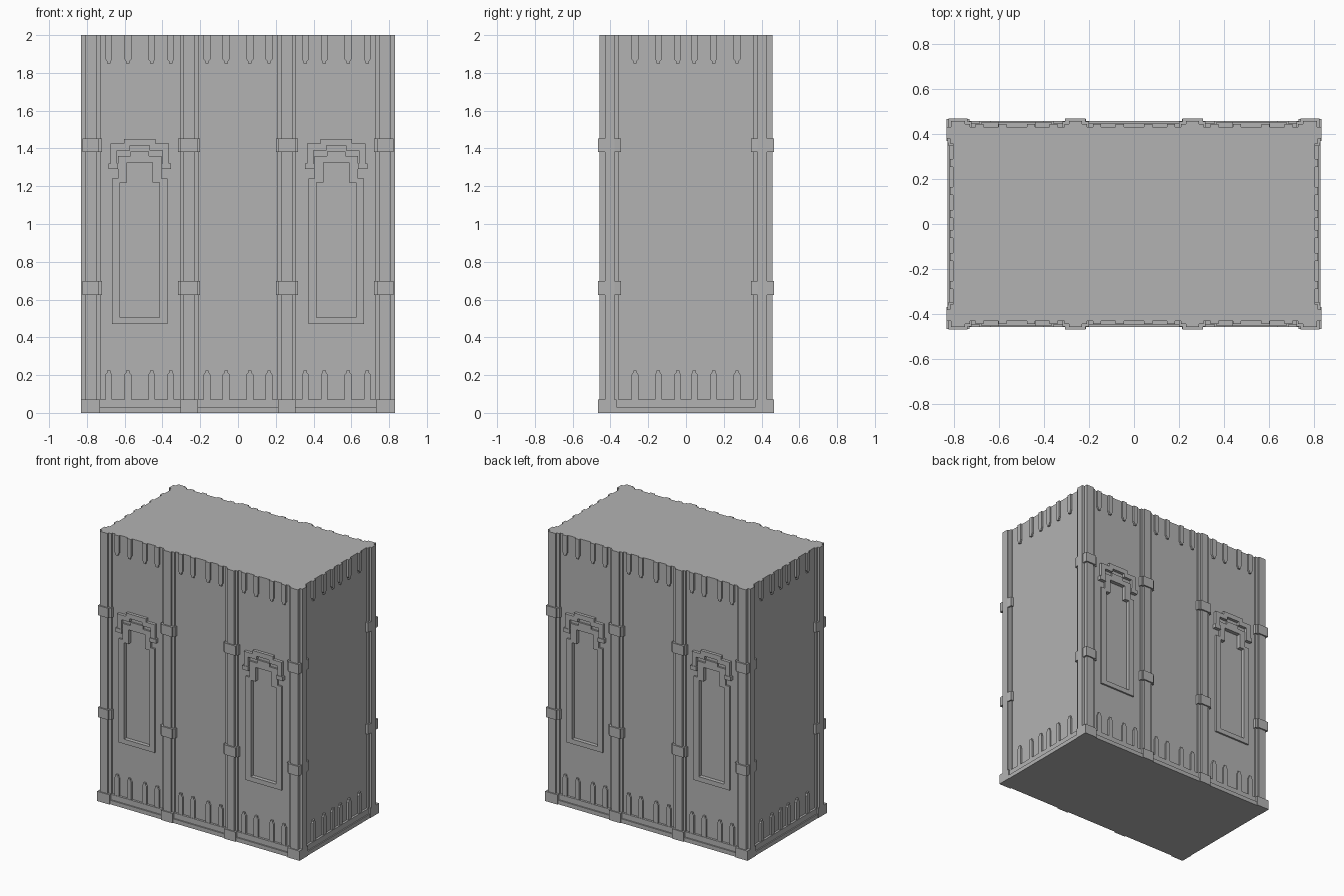
import bpy, bmesh

if "Cube" in bpy.data.objects:
    bpy.data.objects.remove(bpy.data.objects["Cube"], do_unlink=True)

GREY = (0.45, 0.45, 0.45, 1)
mat = bpy.data.materials.new("stone grey")
mat.use_nodes = True
mat.diffuse_color = GREY
mat.node_tree.nodes["Principled BSDF"].inputs["Base Color"].default_value = GREY

PLACE = {
    "front": lambda a, b, d: (a, -d, b),   # outline in x, z; depth towards the front
    "side": lambda a, b, d: (d, a, b),     # outline in y, z; depth towards the left
    "plan": lambda a, b, d: (a, b, d),     # outline in x, y; depth upwards
}


def extrude(bm, plane, pts, lo, hi):
    """Solid prism from an outline."""
    rings = [[bm.verts.new(PLACE[plane](a, b, d)) for a, b in pts] for d in (lo, hi)]
    for ring in rings:
        bm.faces.new(ring)
    bridge(bm, *rings)


def bridge(bm, r, s):
    for i in range(len(r)):
        j = (i + 1) % len(r)
        bm.faces.new((r[i], r[j], s[j], s[i]))


def rect(a0, a1, b0, b1):
    return [(a0, b0), (a1, b0), (a1, b1), (a0, b1)]


def finish(name, bm, mirror=True):
    bmesh.ops.recalc_face_normals(bm, faces=bm.faces)
    me = bpy.data.meshes.new(name)
    bm.to_mesh(me)
    bm.free()
    me.materials.append(mat)
    ob = bpy.data.objects.new(name, me)
    bpy.context.collection.objects.link(ob)
    if mirror:
        mod = ob.modifiers.new("mirror", "MIRROR")
        mod.use_axis = (True, True, False)
        mod.use_mirror_merge = False
    return ob


def outline(half, cx):
    """Closed symmetric outline about x = cx from its right half."""
    return [(cx + a, b) for a, b in half] + [(cx - a, b) for a, b in reversed(half)]


WALL_X, WALL_Y = 0.802, 0.431
BAY = 0.52
opening = [(.104, .505), (.104, 1.22), (.067, 1.22), (.067, 1.325), (.04, 1.325), (.02, 1.325)]
surround = [(.147, .47), (.147, 1.24), (.115, 1.24), (.115, 1.36), (.05, 1.36), (.05, 1.385)]

# Main block with four sunken window niches
bm = bmesh.new()
extrude(bm, "plan", rect(-WALL_X, WALL_X, -WALL_Y, WALL_Y), 0, 2)
body = finish("main_block", bm, mirror=False)
bm = bmesh.new()
for cx in (-BAY, BAY):
    for side in (-1, 1):
        niche = outline([opening[i] for i in range(4)], cx)
        extrude(bm, "front", niche, side * 0.415, side * 0.5)
cutter = finish("niche_cutter", bm, mirror=False)
cutter.hide_render = True
cut = body.modifiers.new("niches", "BOOLEAN")
cut.object = cutter
cut.operation = "DIFFERENCE"
cut.solver = "EXACT"
bpy.context.view_layer.objects.active = body
bpy.ops.object.modifier_apply(modifier=cut.name)
bpy.data.objects.remove(cutter, do_unlink=True)

# Stepped window surround
bm = bmesh.new()
loops = [[bm.verts.new((x, -d, z)) for x, z in outline(half, BAY)]
         for half, d in ((surround, .425), (surround, .444), (opening, .444), (opening, .425))]
for k in range(4):
    bridge(bm, loops[k], loops[(k + 1) % 4])
finish("window_surround", bm)

# Stepped hood over the window with its two feet
bm = bmesh.new()
hood_out = [(.155, 1.3), (.155, 1.425), (.083, 1.425), (.083, 1.45)]
hood_in = [(.12, 1.3), (.12, 1.39), (.052, 1.39), (.052, 1.415)]
extrude(bm, "front", outline(hood_out, BAY) + outline(hood_in, BAY)[::-1], .425, .453)
for s in (-1, 1):
    c = BAY + s * .141
    extrude(bm, "front", rect(c - .025, c + .025, 1.29, 1.32), .425, .457)
finish("window_hood", bm)


# Ribs along the top and bottom of every bay
def rib(bm, plane, c, wall):
    for base, tip, shoulder in ((2, 1.85, 1.872), (.06, .225, .203)):
        half = [(.018, base), (.018, shoulder), (.009, (shoulder + tip) / 2), (.009, tip)]
        extrude(bm, plane, outline(half, c), wall - .01, wall + .013)


bm = bmesh.new()
for c in (.063, .164):
    rib(bm, "front", c, WALL_Y)
    for s in (-1, 1):
        rib(bm, "front", BAY + s * c, WALL_Y)
for c in (-.27, -.146, -.044):
    rib(bm, "side", c, WALL_X)
finish("ribs", bm)

# Base rails in two tiers
bm = bmesh.new()
for a0, a1 in ((0, .215), (.3, .74)):
    extrude(bm, "front", rect(a0, a1, 0, .07), .42, .447)
    extrude(bm, "front", rect(a0, a1, 0, .03), .42, .457)
extrude(bm, "side", rect(-.38, 0, 0, .07), .79, .818)
extrude(bm, "side", rect(-.37, 0, 0, .03), .79, .827)
finish("base_rails", bm)

# Corner pillars: shaft, two bands and a plinth
corner_shaft = [(.728, -.42), (.728, -.444), (.75, -.444), (.75, -.457), (.81, -.457), (.81, -.43),
                (.83, -.43), (.83, -.378), (.815, -.378), (.815, -.357), (.79, -.357), (.79, -.42)]
corner_band = [(.72, -.42), (.72, -.455), (.738, -.455), (.738, -.467), (.823, -.467), (.823, -.43),
               (.828, -.43), (.828, -.378), (.823, -.345), (.79, -.345), (.79, -.42)]
corner_plinth = [(.73, -.42), (.73, -.465), (.83, -.465), (.83, -.367), (.79, -.367), (.79, -.42)]

# Middle pillars: the same parts, straight
middle_shaft = [(.209, -.42), (.209, -.444), (.231, -.444), (.231, -.457),
                (.289, -.457), (.289, -.444), (.307, -.444), (.307, -.42)]
middle_band = [(.2, -.42), (.2, -.455), (.215, -.455), (.215, -.467),
               (.305, -.467), (.305, -.455), (.317, -.455), (.317, -.42)]
middle_plinth = rect(.212, .304, -.465, -.42)

for name, shaft, band, plinth in (("corner", corner_shaft, corner_band, corner_plinth),
                                  ("middle", middle_shaft, middle_band, middle_plinth)):
    bm = bmesh.new()
    extrude(bm, "plan", shaft, 0, 2)
    finish(name + "_pillar", bm)
    bm = bmesh.new()
    for z in (.625, 1.38):
        extrude(bm, "plan", band, z, z + .072)
    finish(name + "_pillar_bands", bm)
    bm = bmesh.new()
    extrude(bm, "plan", plinth, 0, .072)
    finish(name + "_pillar_plinth", bm)
